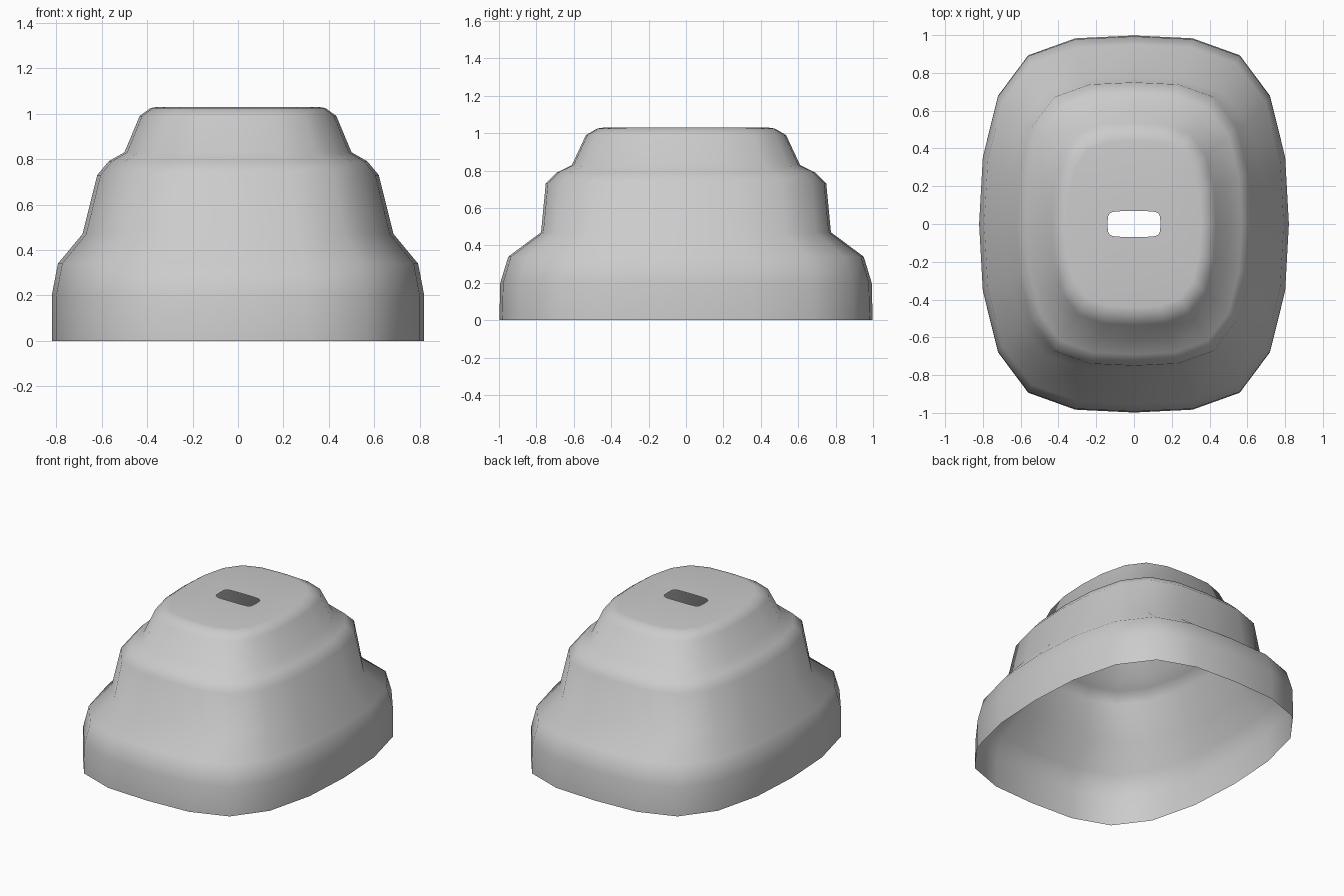
import bpy
import bmesh

default = bpy.data.objects.get("Cube")
if default:
    bpy.data.objects.remove(default, do_unlink=True)

# Flat grey covering
grey = bpy.data.materials.new("soft grey")
grey.use_nodes = True
colour = (0.6, 0.6, 0.6, 1)
grey.diffuse_color = colour
grey.node_tree.nodes["Principled BSDF"].inputs["Base Color"].default_value = colour

# One quadrant of the rounded outline, rotated to a full loop of 20 points
QUADRANT = [(1, 0), (0.976, 0.355), (0.878, 0.68), (0.683, 0.895), (0.378, 0.985)]


def outline():
    first = QUADRANT
    second = [(-x, y) for x, y in [(0, 1)] + QUADRANT[:0:-1]]
    # the first quarter ends before (0, 1); the second runs on to (-1, 0)
    half = first + second
    return half + [(-x, -y) for x, y in half]


def squarer(v, power):
    return (1 if v > 0 else -1) * abs(v) ** power if v else 0


# Bellows profile: half width, half depth, height, outline power
PROFILE = [
    (0.82, 0.998, 0, 1),
    (0.82, 0.993, 0.2, 1),
    (0.793, 0.95, 0.34, 1),
    (0.685, 0.775, 0.47, 1),
    (0.62, 0.75, 0.73, 1),
    (0.57, 0.69, 0.79, 1),
    (0.50, 0.61, 0.83, 1),
    (0.433, 0.535, 0.99, 1),
    (0.385, 0.475, 1.025, 1),
    (0.355, 0.44, 1.03, 1),
    (0.14, 0.068, 1.03, 0.55),   # slot for the lever
]

bm = bmesh.new()
rings = [[bm.verts.new((squarer(x, p) * w, squarer(y, p) * d, z)) for x, y in outline()]
         for w, d, z, p in PROFILE]
for low, high in zip(rings, rings[1:]):
    n = len(low)
    for i in range(n):
        j = (i + 1) % n
        bm.faces.new((low[i], low[j], high[j], high[i])).smooth = True

mesh = bpy.data.meshes.new("lever_boot")
bm.to_mesh(mesh)
bm.free()
mesh.materials.append(grey)
boot = bpy.data.objects.new("lever_boot", mesh)
bpy.context.collection.objects.link(boot)
